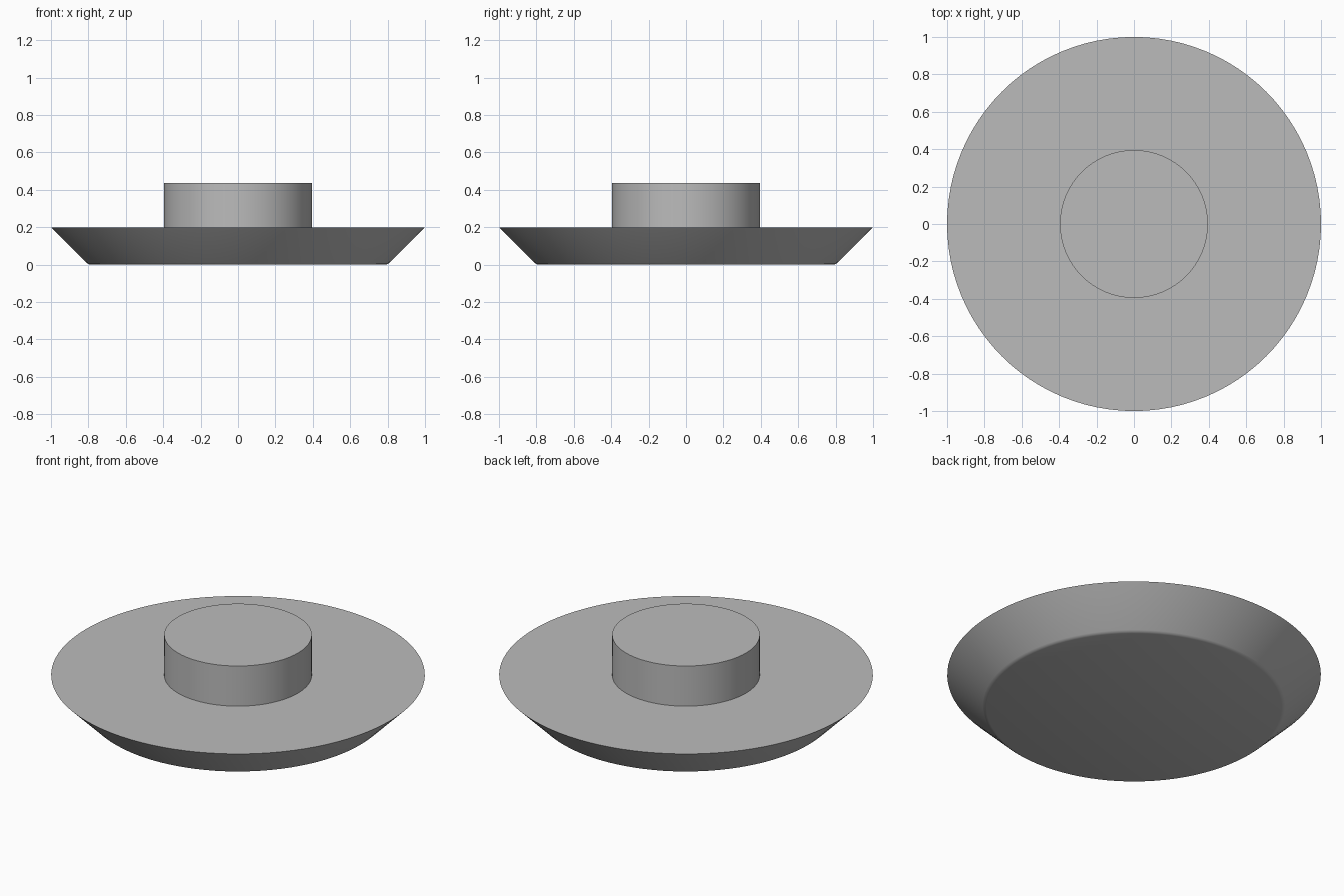
import bpy, bmesh, math

cube = bpy.data.objects.get("Cube")
if cube:
    bpy.data.objects.remove(cube, do_unlink=True)

SEGMENTS = 96

grey = bpy.data.materials.new("plain grey")
grey.use_nodes = True
colour = (0.5, 0.5, 0.5, 1)
grey.diffuse_color = colour
grey.node_tree.nodes["Principled BSDF"].inputs["Base Color"].default_value = colour


def lathe(name, profile):
    """Spin a (radius, height) profile around z and cap both ends."""
    bm = bmesh.new()
    rings = []
    for radius, height in profile:
        ring = []
        for i in range(SEGMENTS):
            a = math.tau * i / SEGMENTS
            ring.append(bm.verts.new((radius * math.cos(a), radius * math.sin(a), height)))
        rings.append(ring)
    for low, high in zip(rings, rings[1:]):
        for i in range(SEGMENTS):
            j = (i + 1) % SEGMENTS
            bm.faces.new((low[i], low[j], high[j], high[i]))
    bm.faces.new(rings[0][::-1])
    bm.faces.new(rings[-1])
    mesh = bpy.data.meshes.new(name)
    bm.to_mesh(mesh)
    bm.free()
    mesh.materials.append(grey)
    obj = bpy.data.objects.new(name, mesh)
    bpy.context.collection.objects.link(obj)
    bpy.ops.object.select_all(action="DESELECT")
    obj.select_set(True)
    bpy.context.view_layer.objects.active = obj
    bpy.ops.object.shade_smooth_by_angle(angle=math.radians(30))
    return obj


# Flared dish with a slightly softened bottom rim
lathe("flared_base", [(0.79, 0), (0.802, 0.004), (0.81, 0.01), (1, 0.2)])

# Round boss standing on the dish
lathe("center_boss", [(0.395, 0.2), (0.395, 0.437)])
